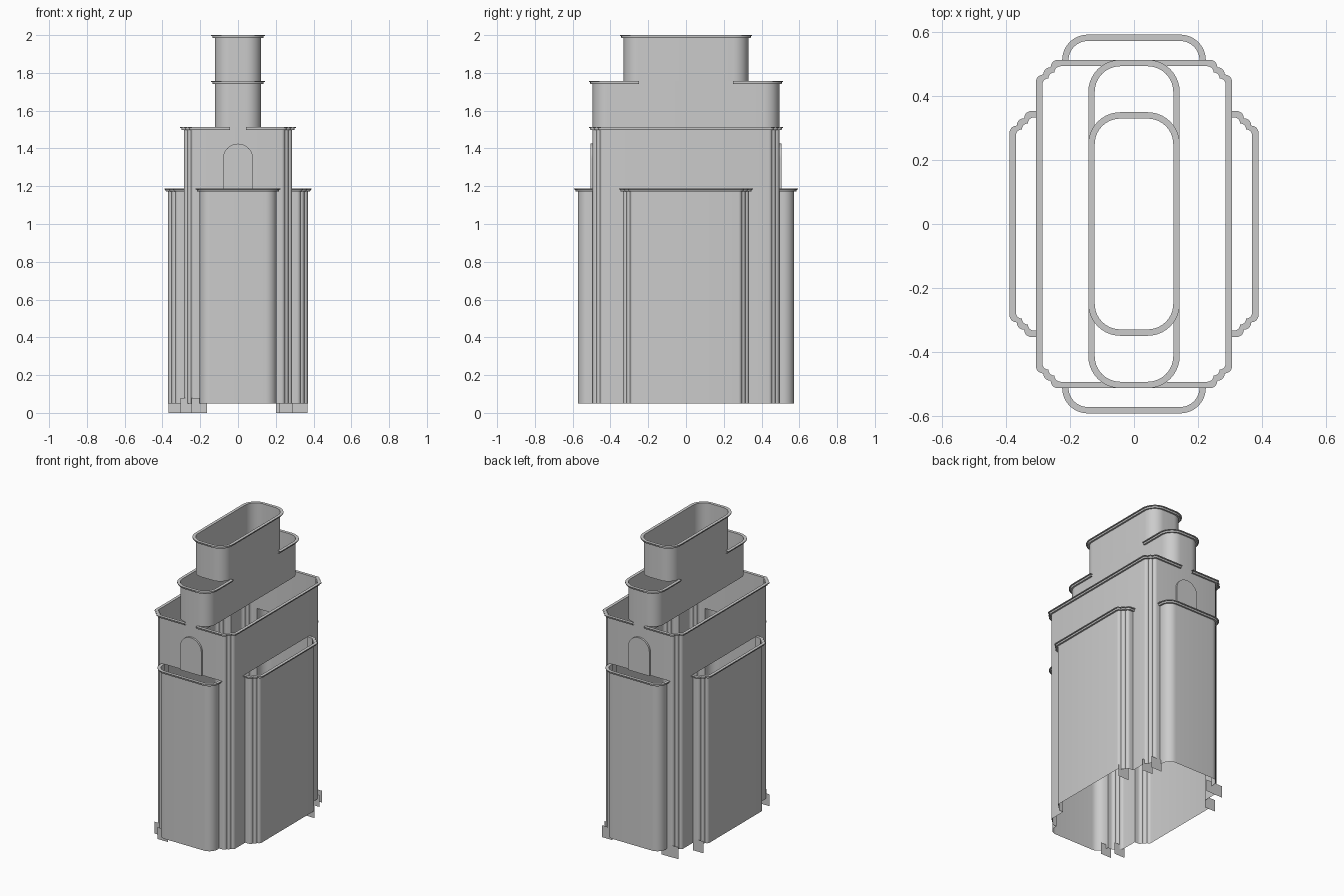
import bpy, bmesh
from math import sin, cos, pi

if "Cube" in bpy.data.objects:
    bpy.data.objects.remove(bpy.data.objects["Cube"])

# plan sizes (half extents) and tier heights
Z0, Z1, Z2, Z3, Z4 = 0.05, 1.187, 1.513, 1.757, 2.0
MX, MY = 0.287, 0.494
RIM = [(0, -.016), (.011, -.016), (.013, -.012), (.013, -.006),
       (.02, -.005), (.02, 0), (0, 0)]


def finish(name, bm, mirror=(True, True), angle=35):
    me = bpy.data.meshes.new(name)
    bm.to_mesh(me)
    bm.free()
    ob = bpy.data.objects.new(name, me)
    bpy.context.collection.objects.link(ob)
    bpy.ops.object.select_all(action='DESELECT')
    bpy.context.view_layer.objects.active = ob
    ob.select_set(True)
    if any(mirror):
        m = ob.modifiers.new("mirror", 'MIRROR')
        m.use_axis = (mirror[0], mirror[1], False)
        m.merge_threshold = 0.0005
        bpy.ops.object.modifier_apply(modifier=m.name)
    bpy.ops.object.shade_smooth_by_angle(angle=angle * pi / 180)
    return ob


def quadrant(hx, hy, c, steps, y0, x0, d):
    """Quarter plan outline grown by d; corner is made of quarter-round steps."""
    c = c + d * (1 if steps == 1 else 0.59)
    r = c / steps
    seg = 10 if steps == 1 else 5
    pts = [(hx + d, y0)]
    for s in range(steps):
        cx, cy = hx + d - (s + 1) * r, hy + d - c + s * r
        for i in range(seg + 1):
            if s and i == 0:
                continue
            a = pi / 2 * i / seg
            pts.append((cx + r * cos(a), cy + r * sin(a)))
    pts.append((x0, hy + d))
    return pts


def sweep(name, plan, y0, x0, profile, base=0):
    """Loft the quarter outline through (offset, height) pairs, then mirror."""
    bm = bmesh.new()
    rows = [[bm.verts.new((x, y, base + z)) for x, y in quadrant(*plan, y0, x0, d)]
            for d, z in profile]
    for a, b in zip(rows, rows[1:]):
        for i in range(len(a) - 1):
            bm.faces.new((a[i], a[i + 1], b[i + 1], b[i]))
    return finish(name, bm)


# plan: half x, half y, corner size, number of corner steps
main = (MX, MY, 0.057, 3)
side = (0.37, 0.334, 0.057, 3)
end = (0.205, 0.573, 0.06, 1)
mid = (0.123, MY, 0.08, 1)
top = (0.123, 0.33, 0.08, 1)

# walls
sweep("main_corner_walls", main, 0.334, 0.205, [(0, Z0), (0, Z1)])
sweep("main_upper_walls", main, 0, 0, [(0, Z1), (0, Z2)])
sweep("side_wing_walls", side, 0, MX, [(0, Z0), (0, Z1)])
sweep("end_wing_walls", end, MY, 0, [(0, Z0), (0, Z1)])
sweep("middle_tier_walls", mid, 0, 0, [(0, Z2), (0, Z3)])
sweep("top_tier_walls", top, 0, 0, [(0, Z3), (0, Z4)])

# stepped rims, stopping where the tier above is flush
sweep("main_rim", main, 0, 0.043, RIM, Z2)
sweep("side_wing_rim", side, 0, MX, RIM, Z1)
sweep("end_wing_rim", end, MY, 0, RIM, Z1)
sweep("middle_tier_rim", mid, 0.25, 0, RIM, Z3)
sweep("top_tier_rim", top, 0, 0, RIM, Z4)

# arched window panels on front and back
bm = bmesh.new()
arch = [(0, Z1), (.08, Z1)] + [(.08 * cos(pi / 2 * i / 10), 1.345 + .08 * sin(pi / 2 * i / 10))
                               for i in range(11)]
outer = [bm.verts.new((x, MY + .012, z)) for x, z in arch]
inner = [bm.verts.new((x, MY, z)) for x, z in arch]
bm.faces.new(outer[::-1])
for i in range(len(arch) - 1):
    bm.faces.new((outer[i], outer[i + 1], inner[i + 1], inner[i]))
finish("arched_windows", bm)

# small ground tabs below the wall corners
tabs = [(-.205, -.51), (.26, .44), (.328, .29), (.24, .5), (-.25, .494),
        (-.205, .496), (-.328, .336), (-.265, -.456)]
bm = bmesh.new()
for x, y in tabs:
    bm.faces.new([bm.verts.new((x + sx * .04, y, z))
                  for sx, z in ((-1, 0), (1, 0), (1, .08), (-1, .08))])
finish("ground_tabs", bm, (False, False))
